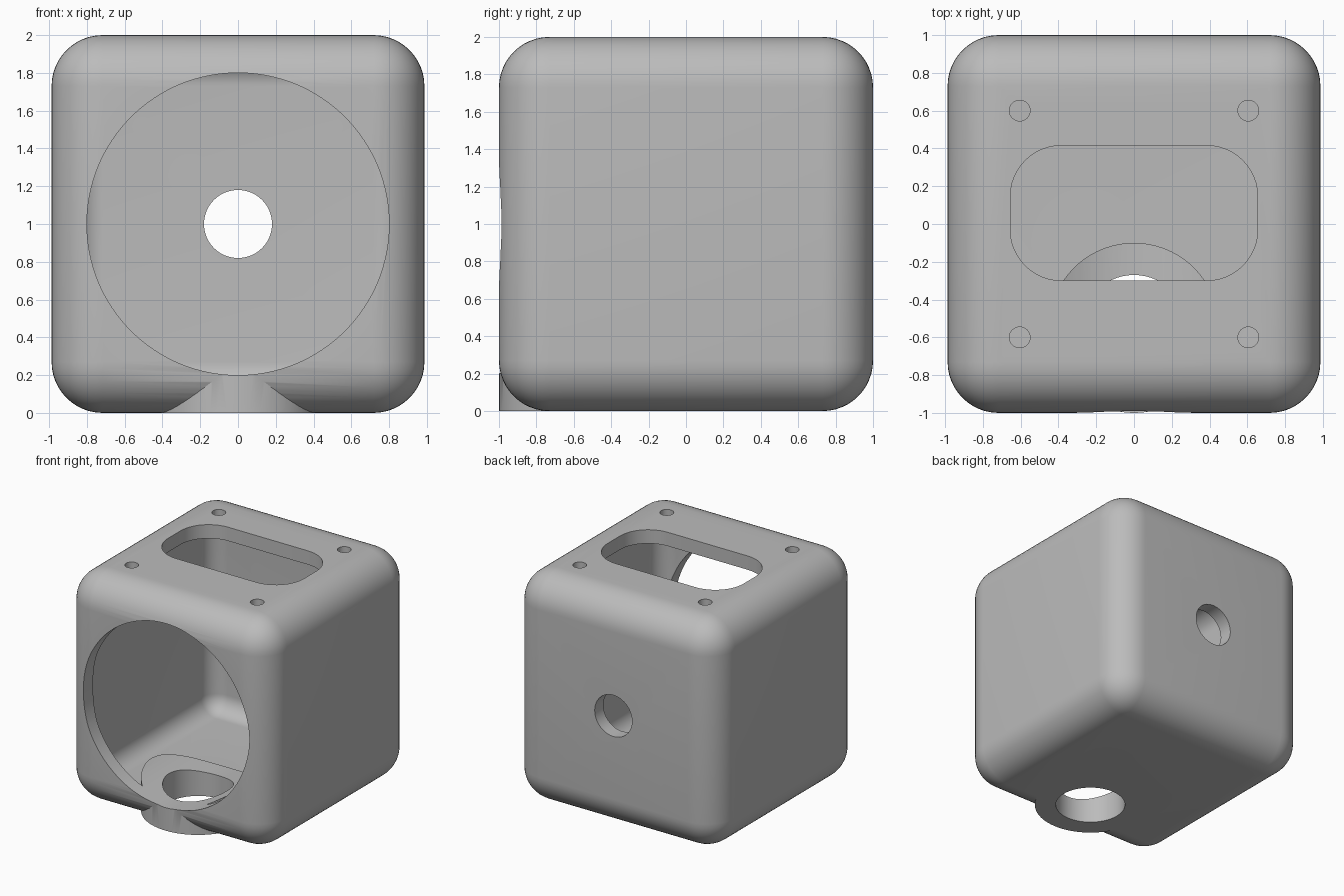
import bpy
import bmesh
from math import radians
from mathutils import Matrix, Vector

cube = bpy.data.objects.get("Cube")
if cube:
    bpy.data.objects.remove(cube, do_unlink=True)

HALF = Vector((0.987, 1.0, 1.0))   # half size of the case
CENTRE = Vector((0, 0, 1))
FILLET = 0.27
WALL = 0.12

grey = bpy.data.materials.new("matte_grey")
grey.use_nodes = True
grey.diffuse_color = (0.5, 0.5, 0.5, 1)
grey.node_tree.nodes["Principled BSDF"].inputs["Base Color"].default_value = (0.5, 0.5, 0.5, 1)


def finish(name, bm):
    bmesh.ops.recalc_face_normals(bm, faces=bm.faces)
    mesh = bpy.data.meshes.new(name)
    bm.to_mesh(mesh)
    bm.free()
    mesh.materials.append(grey)
    obj = bpy.data.objects.new(name, mesh)
    bpy.context.collection.objects.link(obj)
    return obj


def box(name, half, centre, radius, upright_only=False):
    """Box with all edges rounded, or only its upright ones."""
    bm = bmesh.new()
    bmesh.ops.create_cube(bm, size=2)
    bmesh.ops.scale(bm, vec=half, verts=bm.verts)
    bmesh.ops.translate(bm, vec=centre, verts=bm.verts)
    edges = [e for e in bm.edges if not upright_only
             or abs(e.verts[0].co.z - e.verts[1].co.z) > 0.01]
    bmesh.ops.bevel(bm, geom=edges, offset=radius, segments=12,
                    profile=0.5, affect='EDGES', clamp_overlap=True)
    return finish(name, bm)


def cylinder(name, radius, start, end, sides=96):
    """Cylinder between two points."""
    start, end = Vector(start), Vector(end)
    axis = end - start
    turn = axis.to_track_quat('Z', 'Y').to_matrix().to_4x4()
    bm = bmesh.new()
    bmesh.ops.create_cone(bm, cap_ends=True, segments=sides, radius1=radius,
                          radius2=radius, depth=axis.length,
                          matrix=Matrix.Translation((start + end) / 2) @ turn)
    return finish(name, bm)


def combine(target, tool, operation='DIFFERENCE'):
    """Apply a boolean and discard the tool."""
    mod = target.modifiers.new("combine", 'BOOLEAN')
    mod.operation = operation
    mod.solver = 'EXACT'
    mod.object = tool
    bpy.context.view_layer.objects.active = target
    bpy.ops.object.modifier_apply(modifier=mod.name)
    bpy.data.objects.remove(tool, do_unlink=True)


# Hollow rounded case
case = box("rounded_case", HALF, CENTRE, FILLET)
inside = HALF - Vector((WALL, WALL, WALL))
combine(case, box("cavity", inside, CENTRE, FILLET - WALL))

# Collar around the floor hole, flush with the underside
combine(case, cylinder("floor_collar", 0.45, (0, -0.55, 0), (0, -0.55, 0.4)), 'UNION')

# Wide front opening also scoops the top of the collar
combine(case, cylinder("front_opening", 0.8, (0, -1.3, 1), (0, 0.3, 1), 128))
combine(case, cylinder("floor_hole", 0.28, (0, -0.55, -0.2), (0, -0.55, 0.6)))
combine(case, cylinder("back_hole", 0.18, (0, 0.6, 1), (0, 1.3, 1), 64))

# Slot and four screw holes in the roof
combine(case, box("roof_slot", Vector((0.655, 0.357, 0.3)), Vector((0, 0.058, 2)), 0.27, True))
for x in (-0.605, 0.605):
    for y in (-0.6, 0.6):
        combine(case, cylinder("screw_hole", 0.055, (x, y, 1.7), (x, y, 2.2), 32))

# Smooth fillets with crisp cut edges
bpy.ops.object.select_all(action='DESELECT')
case.select_set(True)
bpy.context.view_layer.objects.active = case
bpy.ops.object.shade_smooth_by_angle(angle=radians(30))
